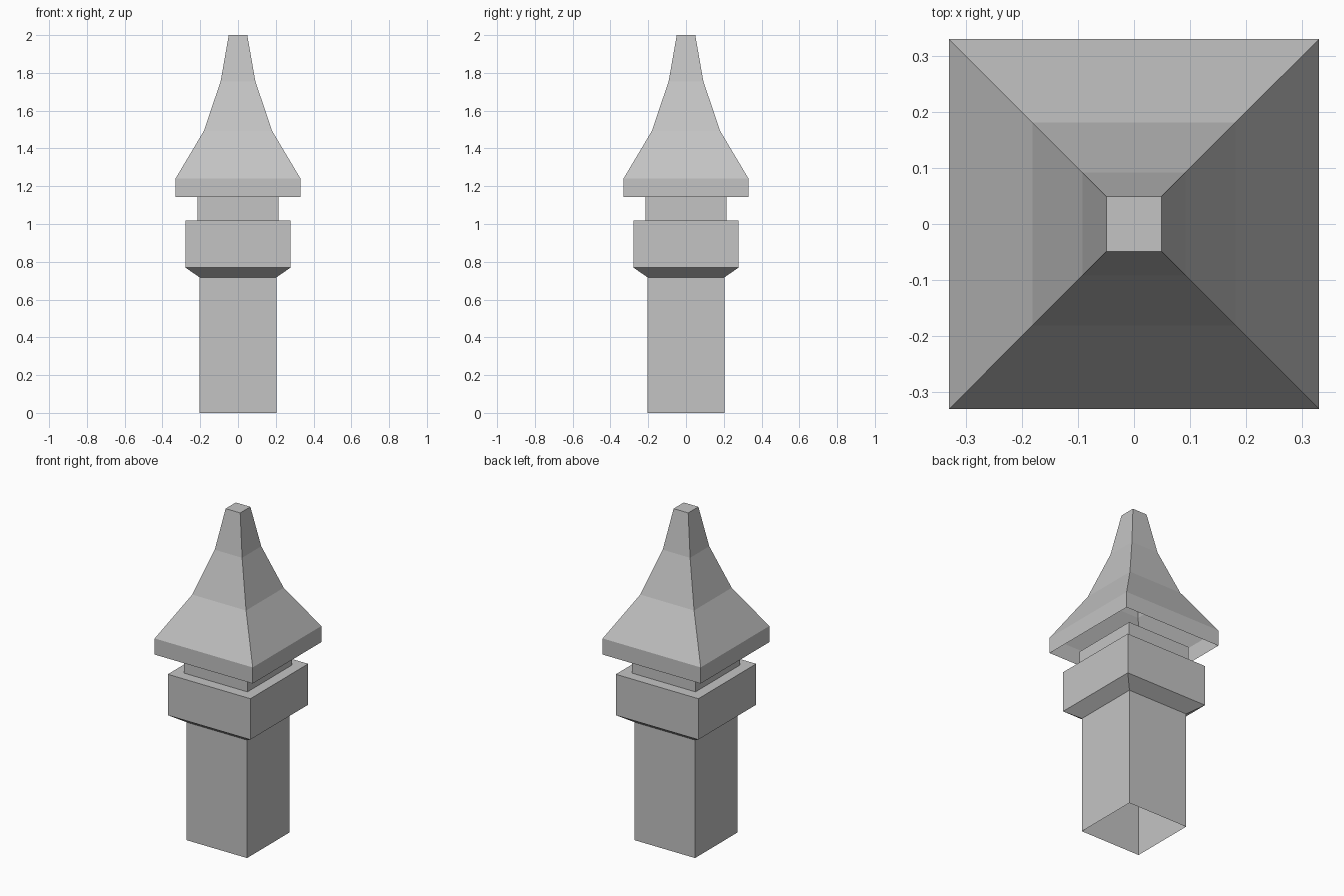
import bpy
import bmesh

if "Cube" in bpy.data.objects:
    bpy.data.objects.remove(bpy.data.objects["Cube"], do_unlink=True)

stone = bpy.data.materials.new("grey_stone")
stone.use_nodes = True
stone.diffuse_color = (0.55, 0.55, 0.55, 1)
stone.node_tree.nodes["Principled BSDF"].inputs["Base Color"].default_value = stone.diffuse_color


def square_shell(name, profile, cap_top=False):
    """Sweep a (half width, height) profile around a square plan."""
    bm = bmesh.new()
    rings = [[bm.verts.new((sx * r, sy * r, z))
              for sx, sy in ((-1, -1), (1, -1), (1, 1), (-1, 1))]
             for r, z in profile]
    for low, high in zip(rings, rings[1:]):
        for i in range(4):
            j = (i + 1) % 4
            bm.faces.new((low[i], low[j], high[j], high[i]))
    if cap_top:
        bm.faces.new(rings[-1])
    mesh = bpy.data.meshes.new(name)
    bm.to_mesh(mesh)
    bm.free()
    mesh.materials.append(stone)
    obj = bpy.data.objects.new(name, mesh)
    bpy.context.collection.objects.link(obj)
    return obj


# Hollow shaft, open at the foot
square_shell("shaft", [(0.204, 0), (0.204, 0.718)])

# Collar with a chamfered underside and a flat ledge on top
square_shell("collar", [(0.204, 0.718), (0.278, 0.769), (0.278, 1.018), (0.214, 1.018)])

# Recessed neck under the roof
square_shell("neck", [(0.214, 1.018), (0.214, 1.144)])

# Hollow flared roof, with a short vertical skirt and a flat tip
square_shell("roof", [(0.33, 1.144), (0.33, 1.242), (0.181, 1.492),
                      (0.092, 1.755), (0.049, 2.0)], cap_top=True)
